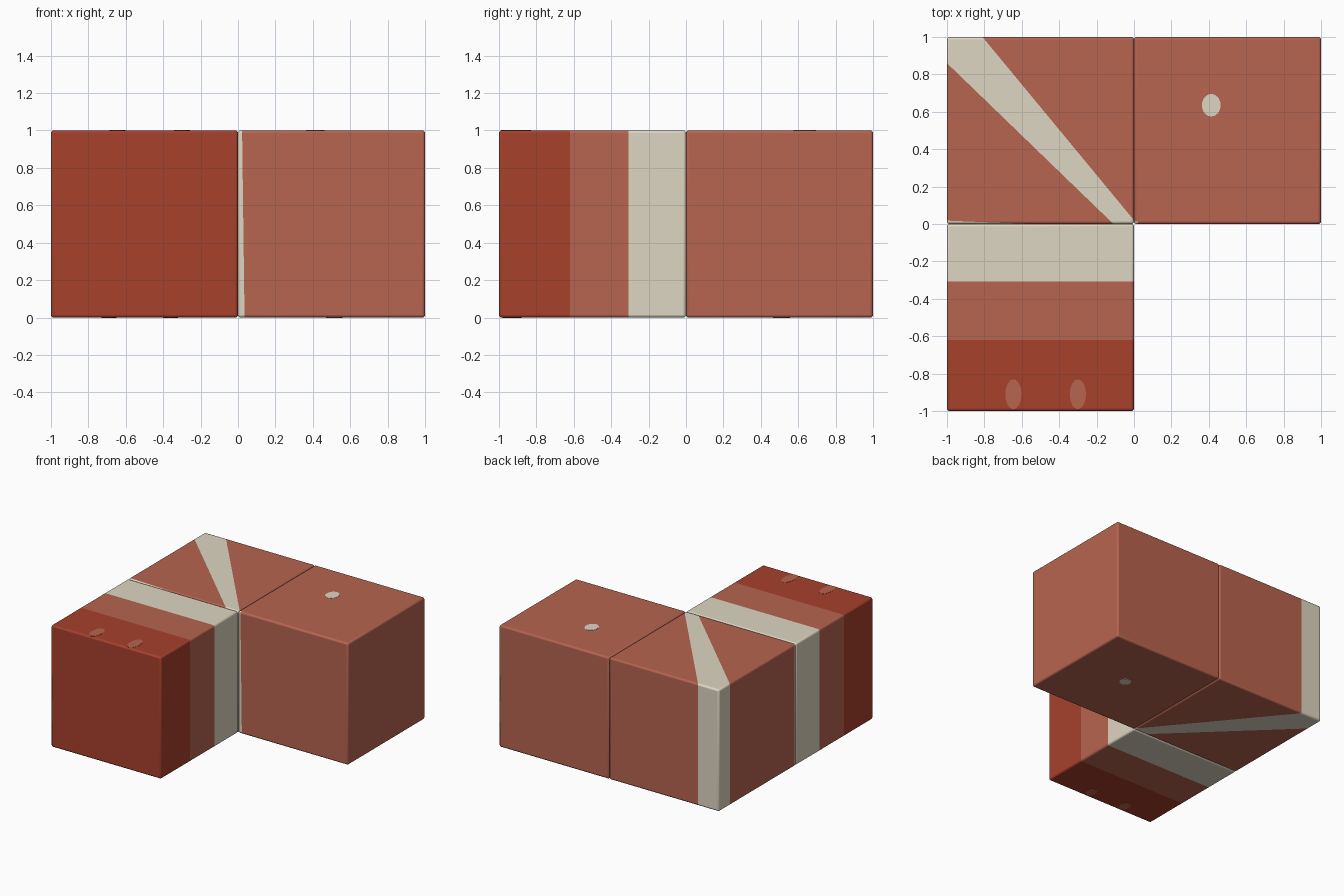
import bpy, bmesh, math
from mathutils import Vector

if "Cube" in bpy.data.objects:
    bpy.data.objects.remove(bpy.data.objects["Cube"])


def material(name, rgb):
    m = bpy.data.materials.new(name)
    m.diffuse_color = (*rgb, 1)
    m.use_nodes = True
    m.node_tree.nodes["Principled BSDF"].inputs["Base Color"].default_value = m.diffuse_color
    return m


BRICK, CLAY, CREAM = 0, 1, 2
MATS = [material("dark_brick_red", (0.385, 0.052, 0.025)),
        material("light_clay_red", (0.475, 0.128, 0.080)),
        material("cream", (0.73, 0.67, 0.54))]


def finish(name, bm):
    mesh = bpy.data.meshes.new(name)
    bm.to_mesh(mesh)
    bm.free()
    for m in MATS:
        mesh.materials.append(m)
    ob = bpy.data.objects.new(name, mesh)
    bpy.context.collection.objects.link(ob)
    return ob


def wall(p, q):
    """Upright cutting plane through two plan points; positive on the left of p->q."""
    d = Vector((q[0] - p[0], q[1] - p[1], 0))
    return Vector((*p, 0)), Vector((-d.y, d.x, 0)).normalized()


def side(plane, point):
    return (point - plane[0]).dot(plane[1])


def cube(name, cx, cy, cuts, rule):
    """Unit cube with softened edges, cut along planes and coloured by a rule."""
    bm = bmesh.new()
    bmesh.ops.create_cube(bm, size=1)
    bmesh.ops.translate(bm, verts=bm.verts, vec=(cx, cy, 0.5))
    bmesh.ops.bevel(bm, geom=bm.edges[:], offset=0.014, segments=3,
                    profile=0.5, affect='EDGES')
    for co, no in cuts:
        bmesh.ops.bisect_plane(bm, geom=bm.verts[:] + bm.edges[:] + bm.faces[:],
                               plane_co=co, plane_no=no, dist=1e-5)
    bm.normal_update()
    for f in bm.faces:
        f.material_index = rule(f.calc_center_median())
        f.smooth = max(abs(c) for c in f.normal) < 0.999  # only rounded edges
    return finish(name, bm)


def spot(name, x, y, rx, ry, top, mat):
    """Thin oval plate lying on the top or bottom face."""
    bm = bmesh.new()
    bmesh.ops.create_cone(bm, cap_ends=True, segments=24, radius1=1, radius2=1, depth=0.004)
    bmesh.ops.scale(bm, verts=bm.verts, vec=(rx, ry, 1))
    bmesh.ops.translate(bm, verts=bm.verts, vec=(x, y, 0.9995 if top else 0.0005))
    for f in bm.faces:
        f.material_index = mat
    return finish(name, bm)


# Front cube: three bands across its depth
band_1 = wall((-1, -0.62), (0, -0.62))
band_2 = wall((-1, -0.307), (0, -0.307))
cube("front_cube", -0.5, -0.5, [band_1, band_2],
     lambda c: CREAM if side(band_2, c) > 0 else CLAY if side(band_1, c) > 0 else BRICK)

# Corner cube: diagonal stripe, plus a sliver at the joint
low = wall((-1, 0.86), (-0.11, 0.0))
high = wall((-0.81, 1), (0, 0.02))
joint = wall((-1, 0.018), (-0.55, 0.0))
cube("corner_cube", -0.5, 0.5, [low, high, joint],
     lambda c: CREAM if (side(low, c) > 0 > side(high, c)) or side(joint, c) < 0 else CLAY)

# Side cube: narrow cream strip along the front edge at the joint
strip = (Vector((0.035, 0, 0)), Vector((1, 0, 0.013)).normalized())
skin = wall((0, 0.014), (1, 0.014))
cube("side_cube", 0.5, 0.5, [strip, skin],
     lambda c: CREAM if side(strip, c) < 0 and side(skin, c) < 0 else CLAY)

# Oval spots on the top and bottom faces
for i, x in enumerate((-0.645, -0.30)):
    spot(f"front_top_spot_{i + 1}", x, -0.91, 0.043, 0.08, True, CLAY)
for i, x in enumerate((-0.69, -0.36)):
    spot(f"front_bottom_spot_{i + 1}", x, -0.93, 0.04, 0.05, False, CLAY)
spot("side_top_spot", 0.413, 0.635, 0.05, 0.06, True, CREAM)
spot("side_bottom_spot", 0.515, 0.51, 0.045, 0.045, False, CREAM)
